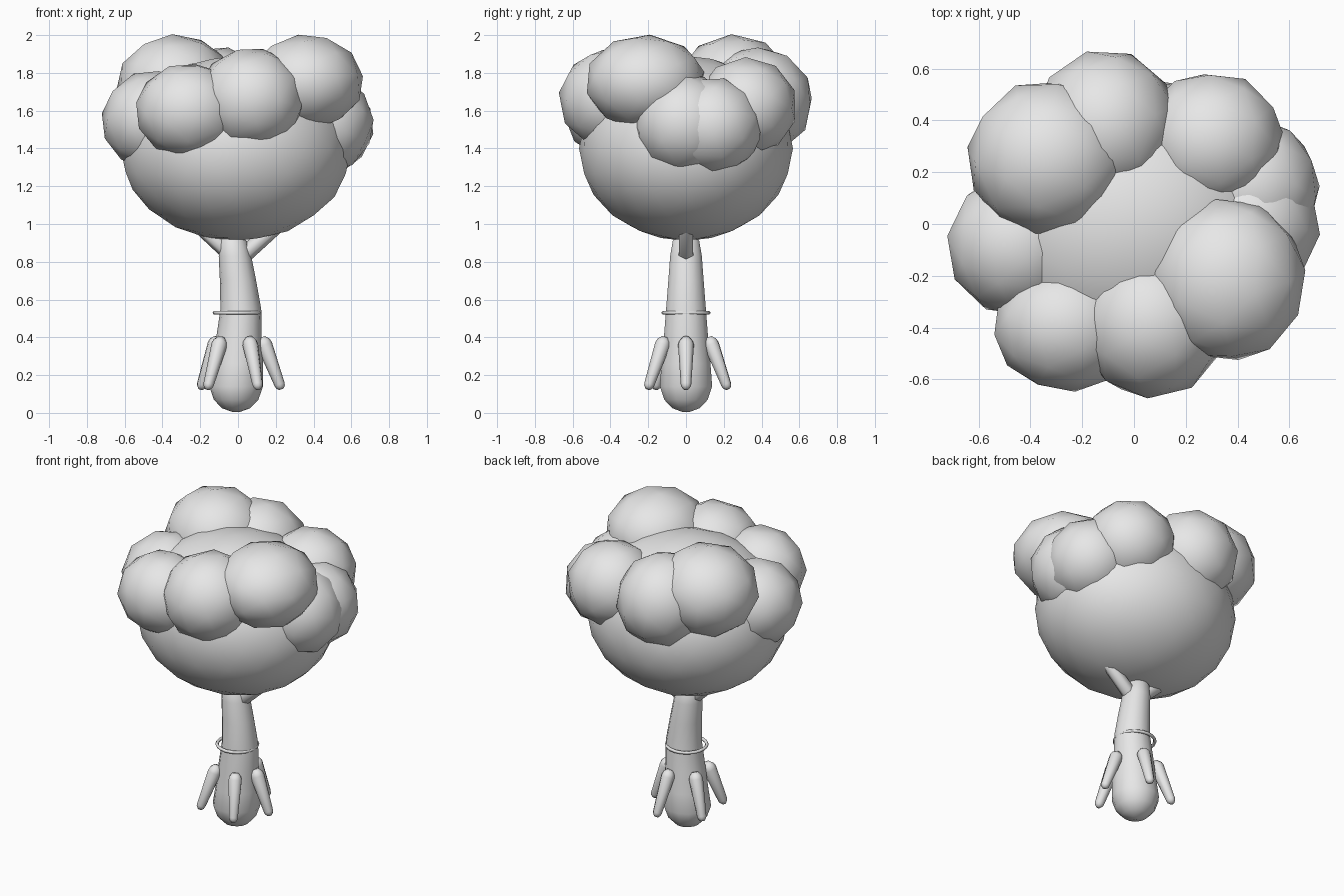
import bpy, bmesh, math, random
from mathutils import Vector, Euler, Matrix

random.seed(4)
cube = bpy.data.objects.get("Cube")
if cube:
    bpy.data.objects.remove(cube, do_unlink=True)

grey = bpy.data.materials.new("light_grey")
grey.use_nodes = True
grey.diffuse_color = (0.8, 0.8, 0.8, 1)
grey.node_tree.nodes["Principled BSDF"].inputs["Base Color"].default_value = (0.8, 0.8, 0.8, 1)


def finish(name, bm):
    bmesh.ops.recalc_face_normals(bm, faces=bm.faces)
    for f in bm.faces:
        f.smooth = True
    mesh = bpy.data.meshes.new(name)
    bm.to_mesh(mesh)
    bm.free()
    mesh.materials.append(grey)
    ob = bpy.data.objects.new(name, mesh)
    bpy.context.collection.objects.link(ob)
    return ob


def blob(name, center, radii, detail, turn=True):
    """Low-poly ellipsoid clump of leaves."""
    bm = bmesh.new()
    bmesh.ops.create_icosphere(bm, subdivisions=detail, radius=1.02)
    if turn:
        rot = Euler([random.uniform(0, math.tau) for _ in range(3)]).to_matrix()
        bmesh.ops.rotate(bm, verts=bm.verts, matrix=rot)
    bmesh.ops.scale(bm, vec=radii, verts=bm.verts)
    bmesh.ops.translate(bm, vec=center, verts=bm.verts)
    return finish(name, bm)


def tube(name, rings, sides, axis=(0, 0, 1)):
    """Closed tube through (center, radius) rings, all square to one axis."""
    bm = bmesh.new()
    rot = Vector((0, 0, 1)).rotation_difference(Vector(axis)).to_matrix()
    loops = []
    for c, r in rings:
        loops.append([bm.verts.new(Vector(c) + rot @ Vector((
            r * math.cos(math.tau * i / sides), r * math.sin(math.tau * i / sides), 0)))
            for i in range(sides)])
    for a, b in zip(loops, loops[1:]):
        for i in range(sides):
            j = (i + 1) % sides
            bm.faces.new((a[i], a[j], b[j], b[i]))
    bm.faces.new(loops[0])
    bm.faces.new(loops[-1])
    return finish(name, bm)


def peg(name, start, end, r0, r1, sides=8):
    """Tapered rod with rounded ends."""
    a, b = Vector(start), Vector(end)
    d = (b - a).normalized()
    rings = [(a, r0 * 0.45), (a + d * r0 * 0.5, r0 * 0.87), (a + d * r0, r0),
             (b - d * r1, r1), (b - d * r1 * 0.5, r1 * 0.87), (b, r1 * 0.45)]
    return tube(name, rings, sides, d)


# Crown of leaves
blob("crown_core", (-0.01, 0, 1.4), (0.6, 0.555, 0.48), 3, False)
clumps = [
    ("back_left_clump", (-0.33, 0.255, 1.725), (0.31, 0.3, 0.275)),
    ("front_right_clump", (0.36, -0.215, 1.75), (0.30, 0.315, 0.25)),
    ("front_clump", (0.07, -0.385, 1.66), (0.285, 0.285, 0.27)),
    ("front_left_clump", (-0.26, -0.395, 1.6), (0.28, 0.25, 0.25)),
    ("left_clump", (-0.45, -0.08, 1.55), (0.27, 0.275, 0.26)),
    ("back_clump", (-0.11, 0.38, 1.65), (0.28, 0.29, 0.285)),
    ("back_right_clump", (0.3, 0.32, 1.62), (0.275, 0.265, 0.26)),
    ("right_clump_a", (0.45, -0.01, 1.53), (0.265, 0.265, 0.265)),
    ("right_clump_b", (0.46, 0.14, 1.52), (0.255, 0.265, 0.255)),
]
for name, center, radii in clumps:
    blob(name, center, radii, 2)

# Trunk with a rounded foot and a slight bend: (x, z, radius)
trunk = [(-0.01, 0.005, 0.02), (-0.01, 0.025, 0.075), (-0.01, 0.07, 0.118), (-0.01, 0.14, 0.142),
         (0, 0.26, 0.133), (0.005, 0.4, 0.12), (0.015, 0.55, 0.108), (0, 0.7, 0.096),
         (-0.016, 0.83, 0.086), (-0.026, 0.91, 0.072), (-0.03, 0.95, 0.04)]
tube("trunk", [((x, 0, z), r) for x, z, r in trunk], 14)

# Branches reaching into the crown
peg("right_branch", (-0.01, 0, 0.8), (0.24, 0, 1.02), 0.045, 0.04, 6)
peg("left_branch", (-0.03, 0, 0.83), (-0.24, 0, 1.02), 0.042, 0.038, 6)

# Roots fanned around the foot
for i, deg in enumerate((0, 75, 150, 225, 298)):
    a = math.radians(deg)
    u = Vector((math.cos(a), math.sin(a), 0))
    peg("root_%d" % (i + 1), u * 0.125 + Vector((0, 0, 0.4)),
        u * 0.23 + Vector((0, 0, 0.125)), 0.042, 0.028)

# Band around the trunk
bm = bmesh.new()
n, m = 20, 6
band = [[bm.verts.new(Matrix.Rotation(math.tau * i / n, 3, 'Z') @ Vector((
    0.12 + 0.01 * math.cos(math.tau * j / m), 0, 0.01 * math.sin(math.tau * j / m)))
    + Vector((-0.005, 0, 0.53))) for j in range(m)] for i in range(n)]
for i in range(n):
    for j in range(m):
        p, q, k = band[i], band[(i + 1) % n], (j + 1) % m
        bm.faces.new((p[j], q[j], q[k], p[k]))
finish("trunk_band", bm)
